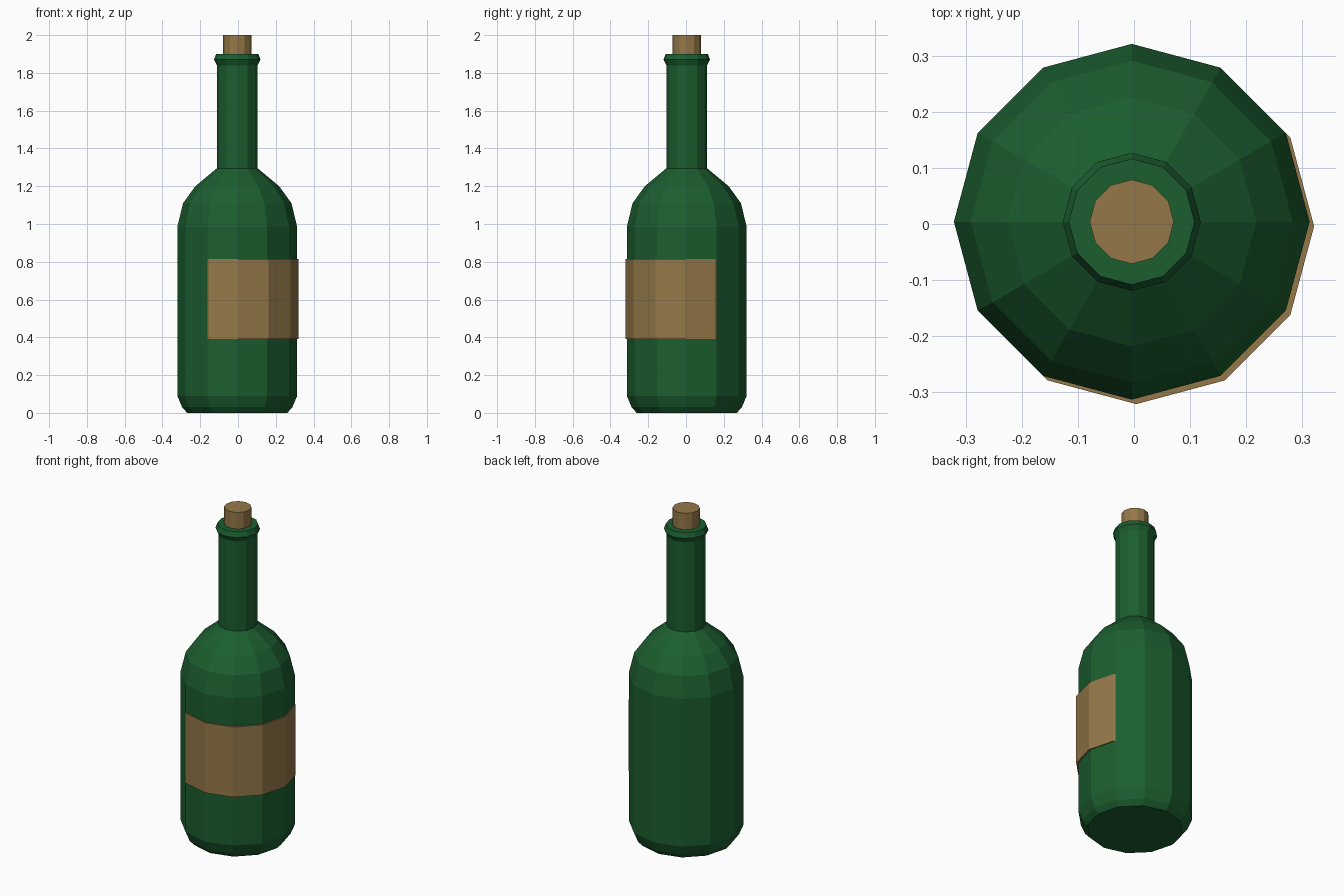
import bpy, bmesh
from math import cos, sin, radians

if "Cube" in bpy.data.objects:
    bpy.data.objects.remove(bpy.data.objects["Cube"])

SIDES = 12
CX, CY = -0.004, 0.004      # bottle axis; the label shifts the overall centre
BODY_R = 0.317
LABEL_SHIFT = 0.008


def material(name, color):
    m = bpy.data.materials.new(name)
    m.diffuse_color = (*color, 1)
    m.use_nodes = True
    m.node_tree.nodes["Principled BSDF"].inputs["Base Color"].default_value = m.diffuse_color
    return m


def make_object(name, bm, mat):
    bmesh.ops.recalc_face_normals(bm, faces=bm.faces)
    me = bpy.data.meshes.new(name)
    bm.to_mesh(me)
    bm.free()
    me.materials.append(mat)
    ob = bpy.data.objects.new(name, me)
    bpy.context.collection.objects.link(ob)
    return ob


def ring_point(r, deg, z):
    return (CX + r * cos(radians(deg)), CY + r * sin(radians(deg)), z)


def lathe(name, profile, mat):
    """Revolve an (r, z) profile into a capped, faceted solid."""
    bm = bmesh.new()
    rings = [[bm.verts.new(ring_point(r, 360 * i / SIDES, z)) for i in range(SIDES)]
             for r, z in profile]
    for a, b in zip(rings, rings[1:]):
        for i in range(SIDES):
            j = (i + 1) % SIDES
            bm.faces.new((a[i], a[j], b[j], b[i]))
    bm.faces.new(rings[0][::-1])
    bm.faces.new(rings[-1])
    return make_object(name, bm, mat)


glass = material("green_glass", (0.011, 0.112, 0.028))
tan = material("tan", (0.30, 0.188, 0.066))

# Bottle: base bevel, body, shoulder, neck and lip
lathe("bottle", [
    (0.265, 0.0), (0.292, 0.03), (BODY_R, 0.09), (BODY_R, 0.985),
    (0.287, 1.11), (0.222, 1.20), (0.108, 1.295), (0.108, 1.84),
    (0.123, 1.87), (0.112, 1.90),
], glass)

# Cork
lathe("cork", [(0.075, 1.86), (0.075, 2.0)], tan)

# Label: five body facets pushed out towards the front right
bm = bmesh.new()
faces = []
cols = [[bm.verts.new(ring_point(BODY_R, d, z)) for z in (0.39, 0.815)]
        for d in range(-120, 31, 30)]
for a, b in zip(cols, cols[1:]):
    faces.append(bm.faces.new((a[0], b[0], b[1], a[1])))
out = bmesh.ops.extrude_face_region(bm, geom=faces, use_keep_orig=True)
moved = [g for g in out["geom"] if isinstance(g, bmesh.types.BMVert)]
bmesh.ops.translate(bm, verts=moved, vec=(LABEL_SHIFT, -LABEL_SHIFT, 0))
make_object("label", bm, tan)
